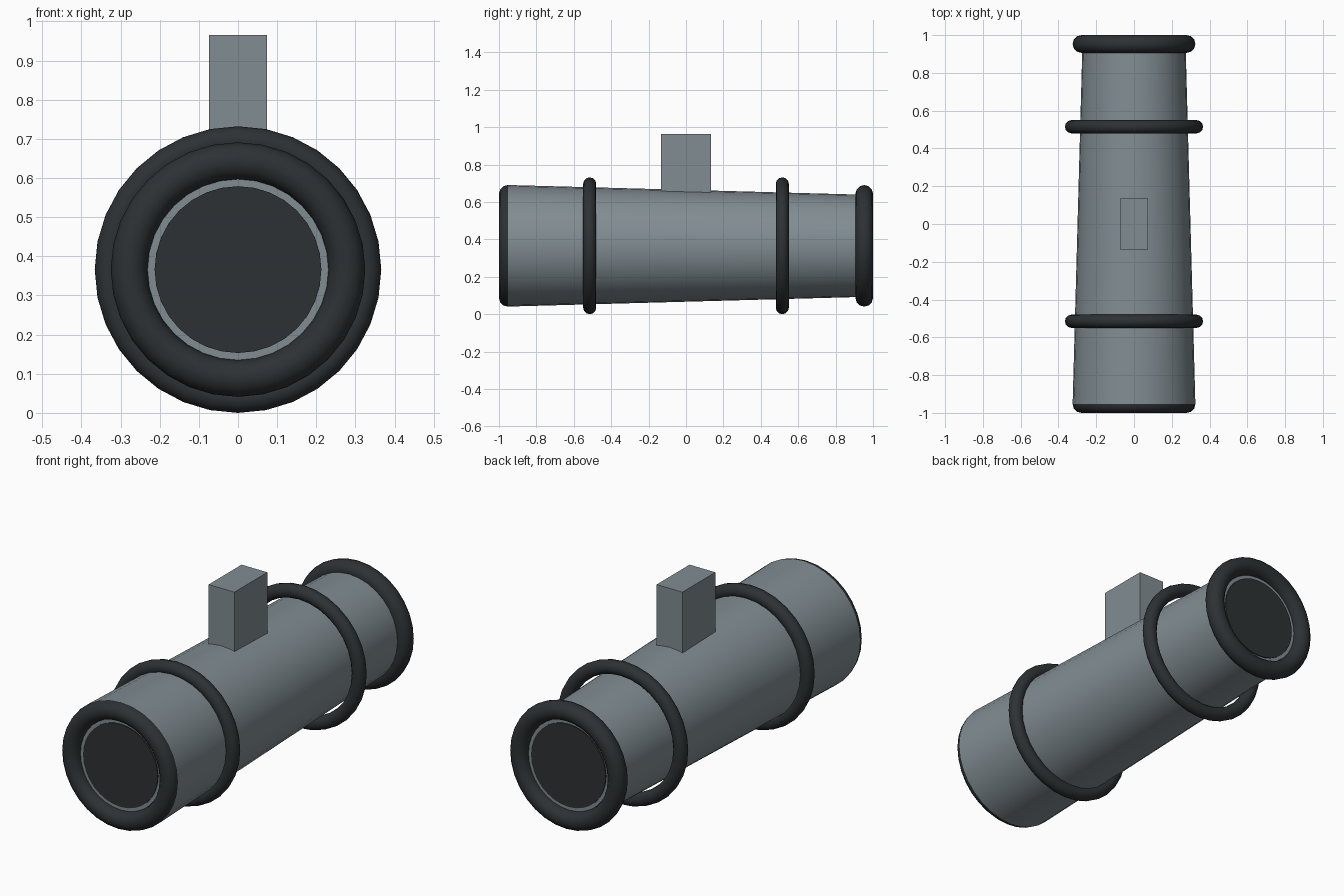
import bpy
import math

if "Cube" in bpy.data.objects:
    bpy.data.objects.remove(bpy.data.objects["Cube"])

AXIS_Z = 0.366
ALONG_Y = (math.pi / 2, 0, 0)   # local +z points towards the front (-y)
SIDES = 32


def material(name, color):
    mat = bpy.data.materials.new(name)
    mat.diffuse_color = color
    mat.use_nodes = True
    mat.node_tree.nodes["Principled BSDF"].inputs["Base Color"].default_value = mat.diffuse_color
    return mat


metal = material("blue_grey_metal", (0.22, 0.265, 0.29, 1))
rubber = material("dark_rubber", (0.026, 0.031, 0.034, 1))
glass = material("dark_glass", (0.026, 0.031, 0.034, 1))


def finish(name, mat, smooth=True):
    obj = bpy.context.object
    obj.name = name
    obj.data.materials.append(mat)
    if smooth:
        bpy.ops.object.shade_smooth_by_angle(angle=math.radians(40))
    return obj


def ring(name, y, major, minor):
    bpy.ops.mesh.primitive_torus_add(
        major_radius=major, minor_radius=minor, major_segments=SIDES,
        minor_segments=12, location=(0, y, AXIS_Z), rotation=ALONG_Y)
    finish(name, rubber)


# Tapered tube, wide at the front
bpy.ops.mesh.primitive_cone_add(
    vertices=SIDES, radius1=0.273, radius2=0.325, depth=1.906,
    location=(0, 0, AXIS_Z), rotation=ALONG_Y)
finish("tube", metal)

# End rims, clamp rings and lenses, one of each per end
for end, side in (("front", -1), ("back", 1)):
    ring(end + "_rim", side * 0.953, 0.278, 0.047)
    ring(end + "_clamp_ring", side * 0.515, 0.331, 0.035)
    bpy.ops.mesh.primitive_cylinder_add(
        vertices=SIDES, radius=0.213, depth=0.02,
        location=(0, side * 0.948, AXIS_Z), rotation=ALONG_Y)
    finish(end + "_lens", glass)

# Mounting block on top, sunk into the tube
bpy.ops.mesh.primitive_cube_add(size=1, location=(0, 0, 0.7825))
bpy.context.object.scale = (0.147, 0.268, 0.365)
finish("mount_block", metal, smooth=False)
